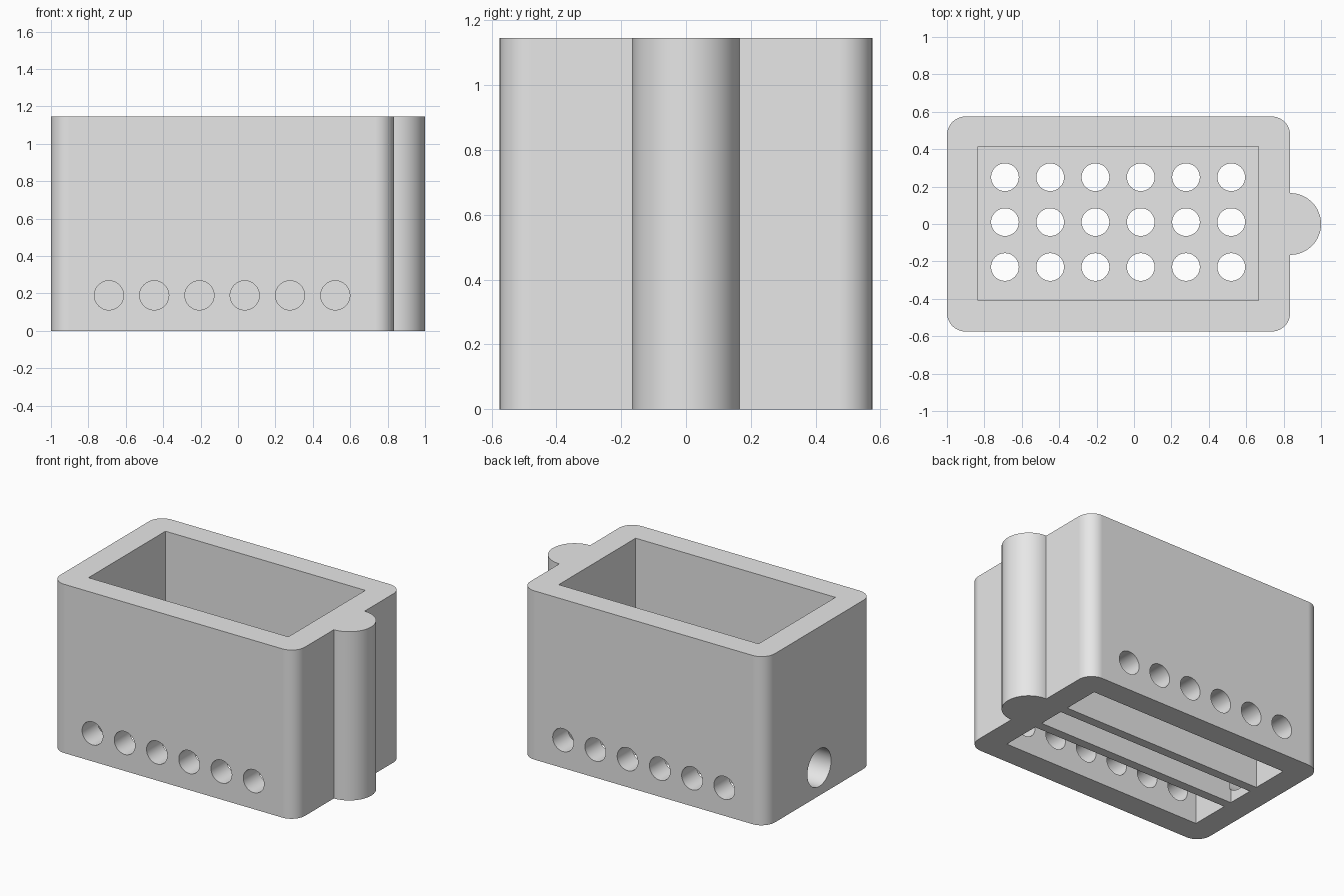
import bpy
import bmesh
import math
from mathutils import Matrix, Vector

default = bpy.data.objects.get("Cube")
if default:
    bpy.data.objects.remove(default, do_unlink=True)

# Main sizes
LEFT, RIGHT, DEPTH, HEIGHT = -1.0, 0.835, 0.575, 1.145
CORNER, BUMP = 0.1, 0.165
IN_X, IN_Y = (-0.835, 0.665), (-0.41, 0.415)
FLOOR_LOW, FLOOR_TOP = 0.35, 0.43
HOLE_X = [-0.69 + 0.242 * i for i in range(6)]
HOLE_Y = [0.25, 0.01, -0.23]
RIBS = [(-0.142, -0.08), (0.1, 0.162)]
HOLE_Z = 0.19

grey = bpy.data.materials.new("light grey")
grey.use_nodes = True
grey.diffuse_color = (0.8, 0.8, 0.8, 1)
grey.node_tree.nodes["Principled BSDF"].inputs["Base Color"].default_value = (0.8, 0.8, 0.8, 1)


def make_object(name, bm):
    bmesh.ops.recalc_face_normals(bm, faces=bm.faces)
    mesh = bpy.data.meshes.new(name)
    bm.to_mesh(mesh)
    bm.free()
    mesh.materials.append(grey)
    obj = bpy.data.objects.new(name, mesh)
    bpy.context.collection.objects.link(obj)
    return obj


def arc(cx, cy, r, start, end, steps):
    angles = [math.radians(start + (end - start) * i / steps) for i in range(steps + 1)]
    return [(cx + r * math.cos(a), cy + r * math.sin(a)) for a in angles]


def add_box(bm, xs, ys, zs):
    lo, hi = Vector((xs[0], ys[0], zs[0])), Vector((xs[1], ys[1], zs[1]))
    matrix = Matrix.Translation((lo + hi) / 2) @ Matrix.Diagonal((*(hi - lo), 1))
    bmesh.ops.create_cube(bm, size=1, matrix=matrix)


def add_rod(bm, centre, axis, radius, length):
    turn = Vector(axis).to_track_quat('Z', 'Y').to_matrix().to_4x4()
    bmesh.ops.create_cone(bm, cap_ends=True, segments=48, radius1=radius, radius2=radius,
                          depth=length, matrix=Matrix.Translation(centre) @ turn)


def cut(body, cutter):
    mod = body.modifiers.new("cut", 'BOOLEAN')
    mod.operation = 'DIFFERENCE'
    mod.solver = 'EXACT'
    mod.object = cutter
    bpy.context.view_layer.objects.active = body
    bpy.ops.object.modifier_apply(modifier=mod.name)
    bpy.data.objects.remove(cutter, do_unlink=True)


# Body: rounded rectangle with a half-round post on one end
x0, x1, y1 = LEFT + CORNER, RIGHT - CORNER, DEPTH - CORNER
outline = (arc(x0, y1, CORNER, 180, 90, 10) + arc(x1, y1, CORNER, 90, 0, 10)
           + arc(RIGHT, 0, BUMP, 90, -90, 32)
           + arc(x1, -y1, CORNER, 0, -90, 10) + arc(x0, -y1, CORNER, -90, -180, 10))
bm = bmesh.new()
base = bm.faces.new([bm.verts.new((x, y, 0)) for x, y in outline])
extruded = bmesh.ops.extrude_face_region(bm, geom=[base], use_keep_orig=True)
top_verts = [v for v in extruded["geom"] if isinstance(v, bmesh.types.BMVert)]
bmesh.ops.translate(bm, verts=top_verts, vec=(0, 0, HEIGHT))
body = make_object("box_body", bm)

# Upper compartment and the three slots under its floor
bm = bmesh.new()
add_box(bm, IN_X, IN_Y, (FLOOR_TOP, HEIGHT + 0.2))
for slot in [(IN_Y[0], RIBS[0][0]), (RIBS[0][1], RIBS[1][0]), (RIBS[1][1], IN_Y[1])]:
    add_box(bm, IN_X, slot, (-0.2, FLOOR_LOW))
cut(body, make_object("compartment_cutter", bm))

# Floor holes, front and back vents, and the single end port
bm = bmesh.new()
for x in HOLE_X:
    for y in HOLE_Y:
        add_rod(bm, (x, y, (FLOOR_LOW + FLOOR_TOP) / 2), (0, 0, 1), 0.074, 0.12)
    for side in (-1, 1):
        add_rod(bm, (x, side * 0.5, HOLE_Z), (0, 1, 0), 0.078, 0.24)
add_rod(bm, (-0.93, 0, HOLE_Z), (1, 0, 0), 0.127, 0.2)
cut(body, make_object("hole_cutter", bm))

# Smooth curves, crisp edges
bpy.ops.object.select_all(action='DESELECT')
body.select_set(True)
bpy.context.view_layer.objects.active = body
bpy.ops.object.shade_smooth_by_angle(angle=math.radians(30))
weighted = body.modifiers.new("flat_walls", 'WEIGHTED_NORMAL')
weighted.keep_sharp = True
